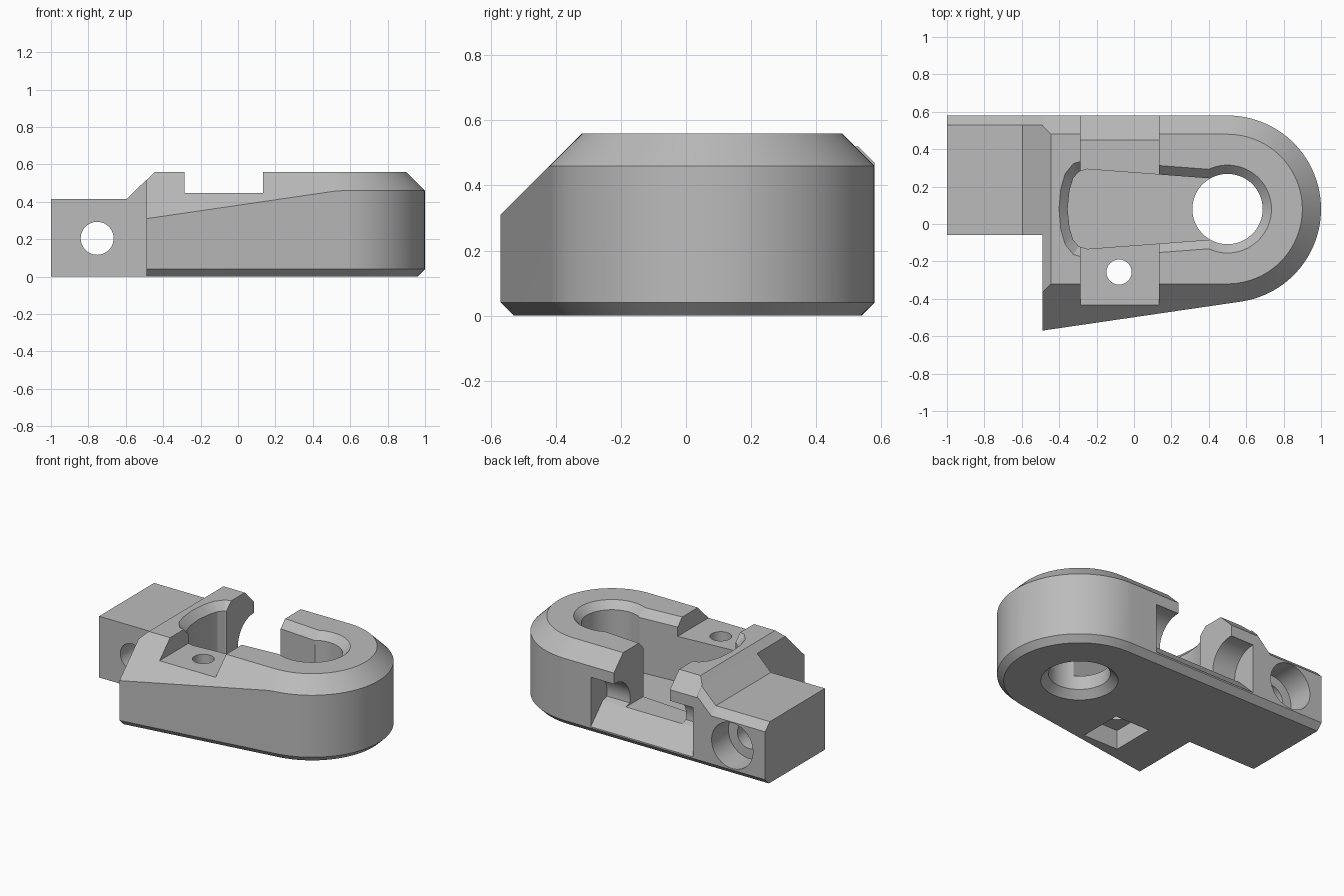
import bpy, bmesh, math
from math import sin, cos, pi, radians

if "Cube" in bpy.data.objects:
    bpy.data.objects.remove(bpy.data.objects["Cube"])

grey = bpy.data.materials.new("plain_grey")
grey.use_nodes = True
COLOUR = (0.5, 0.5, 0.5, 1)
grey.diffuse_color = COLOUR
grey.node_tree.nodes["Principled BSDF"].inputs["Base Color"].default_value = COLOUR

PX, PY = 0.5, 0.08          # pivot hole centre
BX = -0.075                 # notch centre in x


def loft(name, sections):
    """Solid through matching loops of 3D points, capped at both ends."""
    bm = bmesh.new()
    rings = [[bm.verts.new(p) for p in s] for s in sections]
    n = len(rings[0])
    for a, b in zip(rings, rings[1:]):
        for i in range(n):
            j = (i + 1) % n
            bm.faces.new((a[i], a[j], b[j], b[i]))
    bm.faces.new(rings[0])
    bm.faces.new(rings[-1])
    bmesh.ops.recalc_face_normals(bm, faces=bm.faces)
    mesh = bpy.data.meshes.new(name)
    bm.to_mesh(mesh)
    bm.free()
    mesh.materials.append(grey)
    ob = bpy.data.objects.new(name, mesh)
    bpy.context.collection.objects.link(ob)
    return ob


def flat(points, z):
    return [(x, y, z) for x, y in points]


def box(name, x0, x1, y0, y1, z0, z1):
    base = [(x0, y0), (x1, y0), (x1, y1), (x0, y1)]
    return loft(name, [flat(base, z0), flat(base, z1)])


def turned(name, x, y, steps):
    """Round solid about a vertical axis from (radius, z) steps."""
    return loft(name, [[(x + r * cos(2 * pi * i / 64), y + r * sin(2 * pi * i / 64), z)
                        for i in range(64)] for r, z in steps])


def bore(name, x, z, steps):
    """Round solid about a y axis from (radius, y) steps."""
    return loft(name, [[(x + r * cos(2 * pi * i / 64), y, z + r * sin(2 * pi * i / 64))
                        for i in range(64)] for r, y in steps])


def combine(ob, other, operation):
    mod = ob.modifiers.new(operation, "BOOLEAN")
    mod.operation = operation
    mod.solver = "EXACT"
    mod.object = other
    bpy.context.view_layer.objects.active = ob
    bpy.ops.object.modifier_apply(modifier=mod.name)
    bpy.data.objects.remove(other)


def outline(left, r, front, start):
    """Round-nosed plan: nose arc from angle start to the straight back."""
    arc = [radians(start + (90 - start) * i / 48) for i in range(49)]
    return ([(left, front)] + [(PX + r * cos(a), PY + r * sin(a)) for a in arc]
            + [(left, PY + r)])


# Body with a flared front and a chamfered foot
foot = outline(-0.49, 0.46, -0.53, -81.7)
full = outline(-0.49, 0.5, -0.57, -81.7)
body = loft("clamp_body", [flat(foot, 0), flat(full, 0.04), flat(full, 0.7)])

# Sloping upper edges all round
lower = outline(-1.105, 1.06, PY - 1.06, -90)
upper = outline(-0.445, 0.4, PY - 0.4, -90)
combine(body, loft("slope_envelope", [flat(lower, -0.1), flat(upper, 0.56)]), "INTERSECT")


# Mounting block with a ramp up to the body
def block_section(y, bottom, drop):
    top = [(-1, 0.415), (-0.595, 0.415), (-0.488, 0.52)]
    return ([(-1, y, bottom)] + [(x, y, z - drop) for x, z in top]
            + [(-0.488, y, bottom)])


block = loft("mounting_block", [block_section(-0.06, 0, 0), block_section(0.53, 0, 0),
                                block_section(0.54, 0, 0.01),
                                block_section(0.58, 0.04, 0.05)])
combine(body, block, "UNION")

# Lever pocket with a flared rim
inner = [(0.5, 0.157), (-0.25, 0.213), (-0.295, 0.2), (-0.325, 0.165), (-0.345, 0.1), (-0.355, 0)]
outer = [(0.5, 0.207), (-0.26, 0.264), (-0.325, 0.245), (-0.37, 0.19), (-0.393, 0.11), (-0.403, 0)]


def mirrored(half):
    return [(x, PY + y) for x, y in half] + [(x, PY - y) for x, y in half[-2::-1]]


cutters = [
    loft("pocket_cut", [flat(mirrored(inner), 0.14), flat(mirrored(inner), 0.512)]),
    loft("pocket_rim", [flat(mirrored(inner), 0.51), flat(mirrored(outer), 0.562)]),
    # Pivot hole, countersunk on both ends
    turned("pivot_hole", PX, PY, [(0.245, -0.01), (0.188, 0.047), (0.188, 0.513), (0.245, 0.57)]),
    # Notch across the top, open towards the back
    box("top_notch", -0.285, 0.135, -1, 1, 0.447, 0.8),
    box("back_notch", -0.285, 0.135, PY, 0.46, 0.18, 0.7),
    box("back_gap", -0.285, 0.135, 0.455, 1, 0.25, 0.7),
    # Screw hole with a square nut pocket underneath
    turned("screw_hole", -0.08, -0.257, [(0.067, -0.1), (0.067, 0.7)]),
    box("nut_pocket", -0.21, 0.05, -0.41, -0.11, -0.1, 0.13),
    # Cross bore through the block with a counterbore at the back
    bore("cross_bore", -0.753, 0.205, [(0.088, -0.2), (0.088, 0.7)]),
    bore("counterbore", -0.753, 0.205, [(0.155, 0.4), (0.155, 0.7)]),
]

# Rod seat at the back: ramp below, round hollow above
arc = [radians(190 - 100 * i / 16) for i in range(17)]
seat = ([(0.68, -0.05 + 0.0), (0.58, 0.05), (0.45, 0.18)]
        + [(0.57 + 0.165 * cos(a), 0.22 + 0.165 * sin(a)) for a in arc] + [(0.68, 0.385)])
cutters.append(loft("rod_seat", [[(BX + s * 0.383, y, z) for y, z in seat] for s in (-1, 1)]))

for cutter in cutters:
    combine(body, cutter, "DIFFERENCE")

# One plain material and smooth curved walls with crisp edges
body.data.materials.clear()
body.data.materials.append(grey)
body.data.polygons.foreach_set("material_index", [0] * len(body.data.polygons))
bpy.ops.object.select_all(action="DESELECT")
body.select_set(True)
bpy.context.view_layer.objects.active = body
bpy.ops.object.shade_smooth_by_angle(angle=radians(20))
